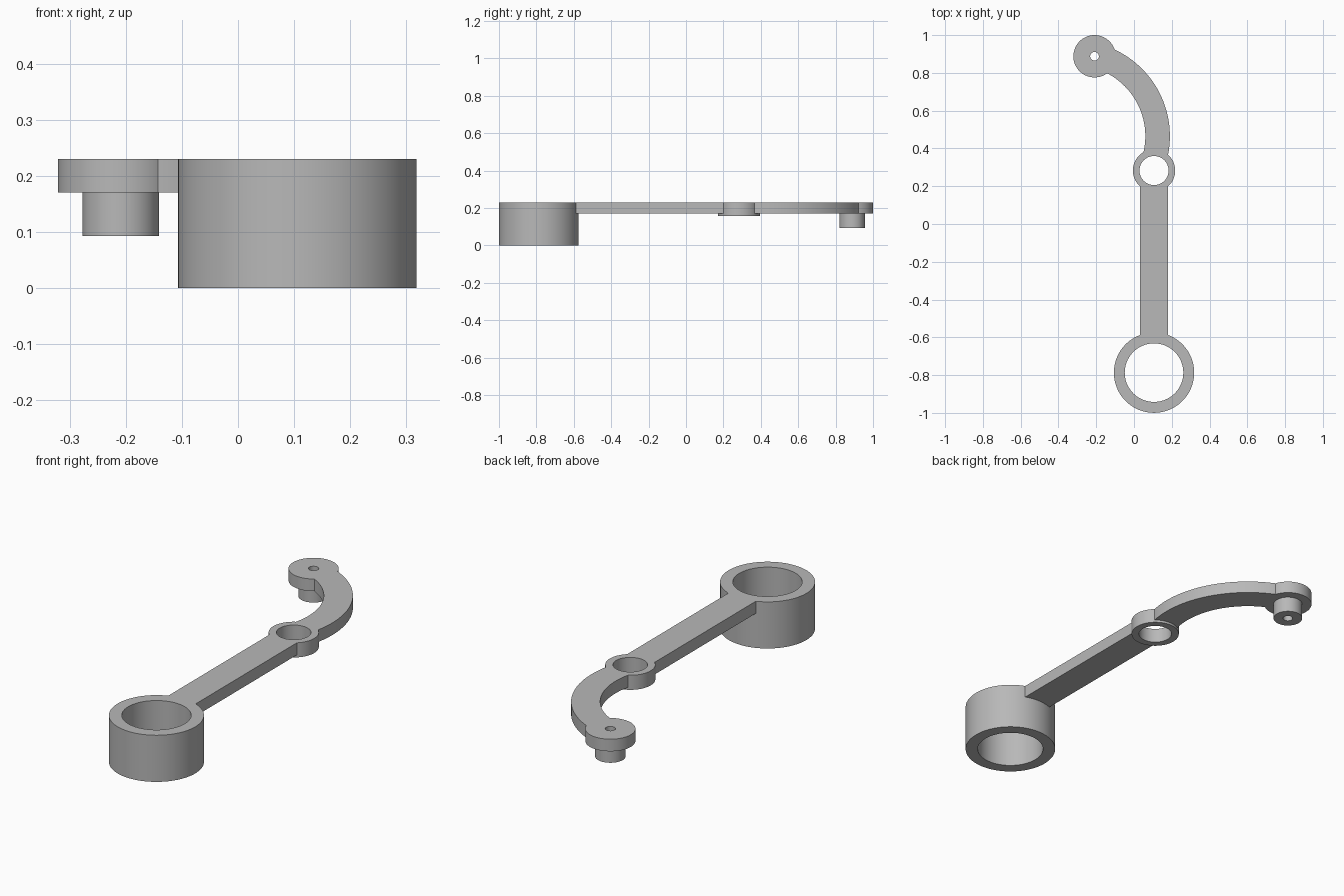
import bpy
import bmesh
from math import cos, sin, radians

if "Cube" in bpy.data.objects:
    bpy.data.objects.remove(bpy.data.objects["Cube"], do_unlink=True)

grey = bpy.data.materials.new("plain grey")
grey.use_nodes = True
colour = (0.48, 0.48, 0.48, 1)
grey.diffuse_color = colour
grey.node_tree.nodes["Principled BSDF"].inputs["Base Color"].default_value = colour

TOP = 0.23
ARM_BOTTOM = 0.17
BIG = (0.106, -0.787)
MID = (0.106, 0.283)
TIP = (-0.209, 0.888)


def prism(name, outline, low, high):
    """Extrude a counter-clockwise outline from low to high."""
    bm = bmesh.new()
    base = bm.faces.new([bm.verts.new((x, y, low)) for x, y in outline])
    out = bmesh.ops.extrude_face_region(bm, geom=[base], use_keep_orig=True)
    for v in out["geom"]:
        if isinstance(v, bmesh.types.BMVert):
            v.co.z = high
    bmesh.ops.recalc_face_normals(bm, faces=bm.faces)
    mesh = bpy.data.meshes.new(name)
    bm.to_mesh(mesh)
    bm.free()
    mesh.materials.append(grey)
    ob = bpy.data.objects.new(name, mesh)
    bpy.context.collection.objects.link(ob)
    return ob


def arc(centre, radius, start, end, steps):
    angles = [radians(start + (end - start) * i / steps) for i in range(steps + 1)]
    return [(centre[0] + radius * cos(a), centre[1] + radius * sin(a)) for a in angles]


def cylinder(name, centre, radius, low, high, sides=96):
    return prism(name, arc(centre, radius, 0, 360, sides)[:-1], low, high)


def combine(target, part, operation):
    """Merge a part into the target, or cut it away."""
    mod = target.modifiers.new(part.name, "BOOLEAN")
    mod.operation = operation
    mod.solver = "EXACT"
    mod.object = part
    bpy.context.view_layer.objects.active = target
    bpy.ops.object.modifier_apply(modifier=mod.name)
    bpy.data.objects.remove(part, do_unlink=True)


# Large hub and straight bar
lever = cylinder("lever_arm", BIG, 0.2125, 0, TOP)
half = 0.075
bar = prism("straight_bar", [(BIG[0] - half, BIG[1]), (BIG[0] + half, BIG[1]),
                             (MID[0] + half, MID[1]), (MID[0] - half, MID[1])],
            ARM_BOTTOM, TOP)

# Curved arm between the pivot ring and the tip
bend = (-0.315, 0.465)
curve = arc(bend, 0.505, -22, 75, 48) + arc(bend, 0.375, 75, -22, 48)
curved_arm = prism("curved_arm", curve, ARM_BOTTOM, TOP)

# Pivot ring, tip disc and the peg under it
pivot = cylinder("pivot_ring", MID, 0.112, 0.158, TOP)
tip = cylinder("tip_disc", TIP, 0.112, ARM_BOTTOM, TOP)
peg = cylinder("tip_peg", TIP, 0.068, 0.093, 0.2)
for part in (bar, pivot, curved_arm, tip, peg):
    combine(lever, part, "UNION")

# Bores through the hub, the pivot and the tip
for name, centre, radius in (("hub_bore", BIG, 0.155), ("pivot_bore", MID, 0.077),
                             ("tip_bore", TIP, 0.023)):
    combine(lever, cylinder(name, centre, radius, -0.1, 0.4), "DIFFERENCE")

bpy.ops.object.select_all(action="DESELECT")
lever.select_set(True)
bpy.context.view_layer.objects.active = lever
bpy.ops.object.shade_smooth_by_angle(angle=radians(25))
